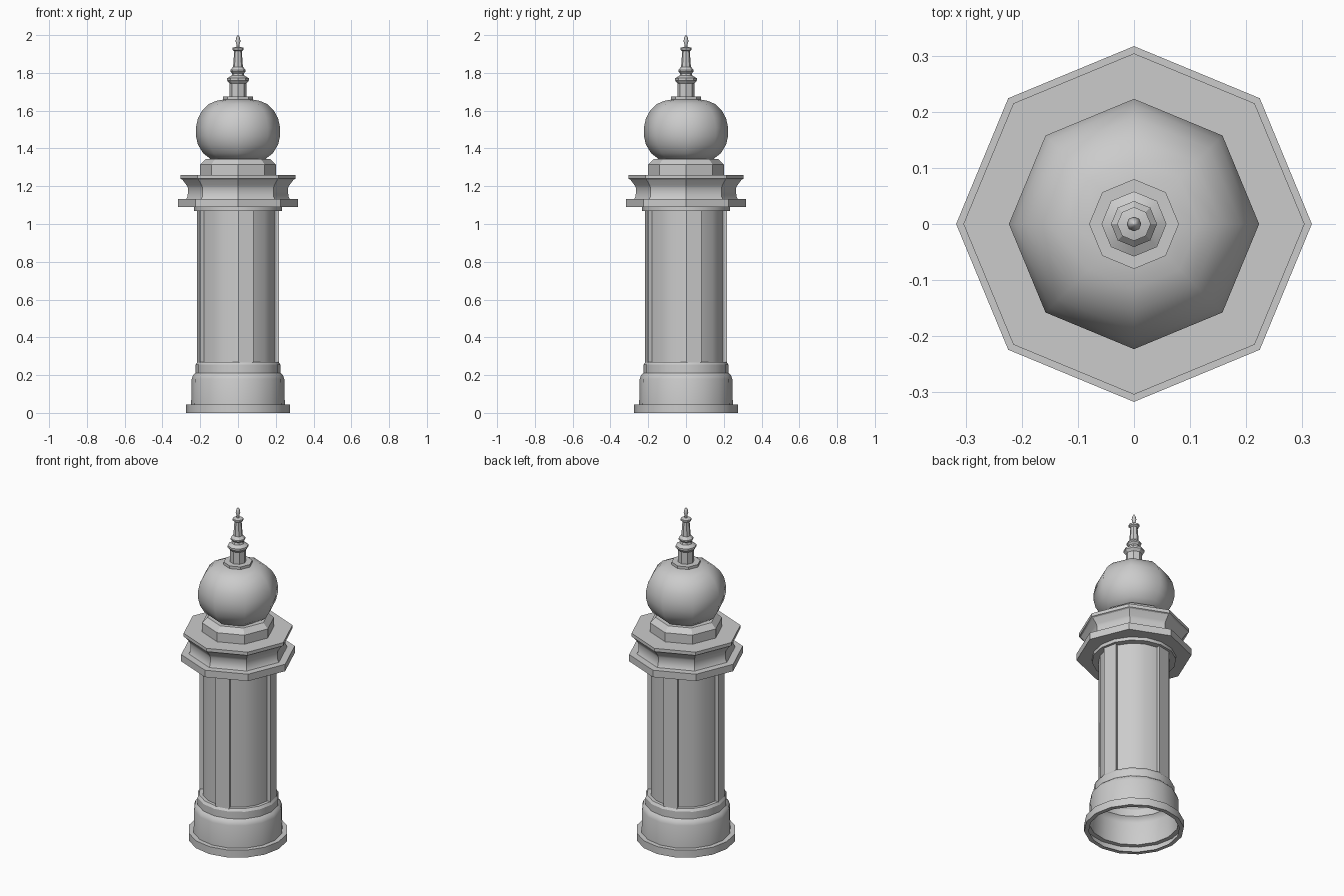
import bpy
import bmesh
from math import cos, sin, pi, radians

cube = bpy.data.objects.get("Cube")
if cube:
    bpy.data.objects.remove(cube, do_unlink=True)

stone = bpy.data.materials.new("grey_stone")
stone.use_nodes = True
colour = (0.6, 0.6, 0.6, 1)
stone.diffuse_color = colour
stone.node_tree.nodes["Principled BSDF"].inputs["Base Color"].default_value = colour


def finish(name, bm, smooth):
    """Turn a bmesh into a shaded, coloured object."""
    mesh = bpy.data.meshes.new(name)
    bm.to_mesh(mesh)
    bm.free()
    mesh.materials.append(stone)
    obj = bpy.data.objects.new(name, mesh)
    bpy.context.collection.objects.link(obj)
    bpy.ops.object.select_all(action="DESELECT")
    obj.select_set(True)
    bpy.context.view_layer.objects.active = obj
    bpy.ops.object.shade_smooth_by_angle(angle=radians(smooth))
    return obj


def skin(bm, rings):
    """Bridge successive rings of vertices with quads."""
    n = len(rings[0])
    for low, high in zip(rings, rings[1:]):
        for i in range(n):
            j = (i + 1) % n
            bm.faces.new((low[i], low[j], high[j], high[i]))


def lathe(name, profile, sides, smooth=30, bottom=True, top=True):
    """Spin a (radius, height) profile into a faceted solid, listed upwards."""
    bm = bmesh.new()
    angles = [2 * pi * i / sides for i in range(sides)]
    rings = [[bm.verts.new((r * cos(a), r * sin(a), z)) for a in angles]
             for r, z in profile]
    skin(bm, rings)
    if bottom:
        bm.faces.new(rings[0][::-1])
    if top:
        bm.faces.new(rings[-1])
    return finish(name, bm, smooth)


# Hollow round base: plinth, body with rounded shoulder, and upper ring
lathe("base", [(0.25, 0), (0.275, 0), (0.275, 0.045), (0.248, 0.045),
               (0.245, 0.18), (0.238, 0.2), (0.225, 0.212), (0.225, 0.255),
               (0.215, 0.27), (0.19, 0.27)], 16, bottom=False, top=False)

# Shaft: four narrow pilasters, each followed by a wide recessed panel
bm = bmesh.new()
step = pi / 8
outline = []
for quarter in range(4):
    start = quarter * pi / 2
    outline += [(0.217, start), (0.217, start + step)]
    outline += [(0.196, start + step * k) for k in range(1, 5)]
skin(bm, [[bm.verts.new((r * cos(a), r * sin(a), z)) for r, a in outline]
          for z in (0.265, 1.08)])
finish("shaft", bm, 30)

# Round collar under the cornice
lathe("collar", [(0.19, 1.07), (0.232, 1.07), (0.232, 1.092)], 16, bottom=False)

# Octagonal cornice: lower slab, concave neck, upper slab
lathe("cornice_lower_slab", [(0.317, 1.09), (0.317, 1.132)], 8)
lathe("cornice_neck", [(0.276, 1.13), (0.267, 1.145), (0.264, 1.19),
                       (0.272, 1.205), (0.295, 1.235)], 8)
lathe("cornice_upper_slab", [(0.295, 1.235), (0.304, 1.24), (0.304, 1.26)], 8)

# Drum carrying the dome
lathe("drum", [(0.2, 1.258), (0.2, 1.315), (0.17, 1.345)], 8)

# Bulbous eight-sided dome, fully smooth
lathe("dome", [(0.14, 1.34), (0.185, 1.375), (0.212, 1.42), (0.223, 1.465),
               (0.223, 1.51), (0.212, 1.56), (0.19, 1.6), (0.155, 1.635),
               (0.115, 1.652), (0.07, 1.66)], 8, smooth=60)

# Cap on the dome
lathe("dome_cap", [(0.08, 1.65), (0.08, 1.674)], 8)

# Finial: post, flared ring, bead, stem and small plate
lathe("finial", [(0.045, 1.672), (0.045, 1.745), (0.058, 1.76), (0.058, 1.772),
                 (0.034, 1.785), (0.03, 1.797), (0.041, 1.808), (0.041, 1.816),
                 (0.026, 1.832), (0.02, 1.915), (0.03, 1.922), (0.03, 1.933),
                 (0.01, 1.938)], 8)

# Pointed bud at the tip
lathe("finial_bud", [(0.007, 1.935), (0.007, 1.948), (0.013, 1.968),
                     (0.009, 1.988), (0.001, 2.0)], 8, smooth=60)
